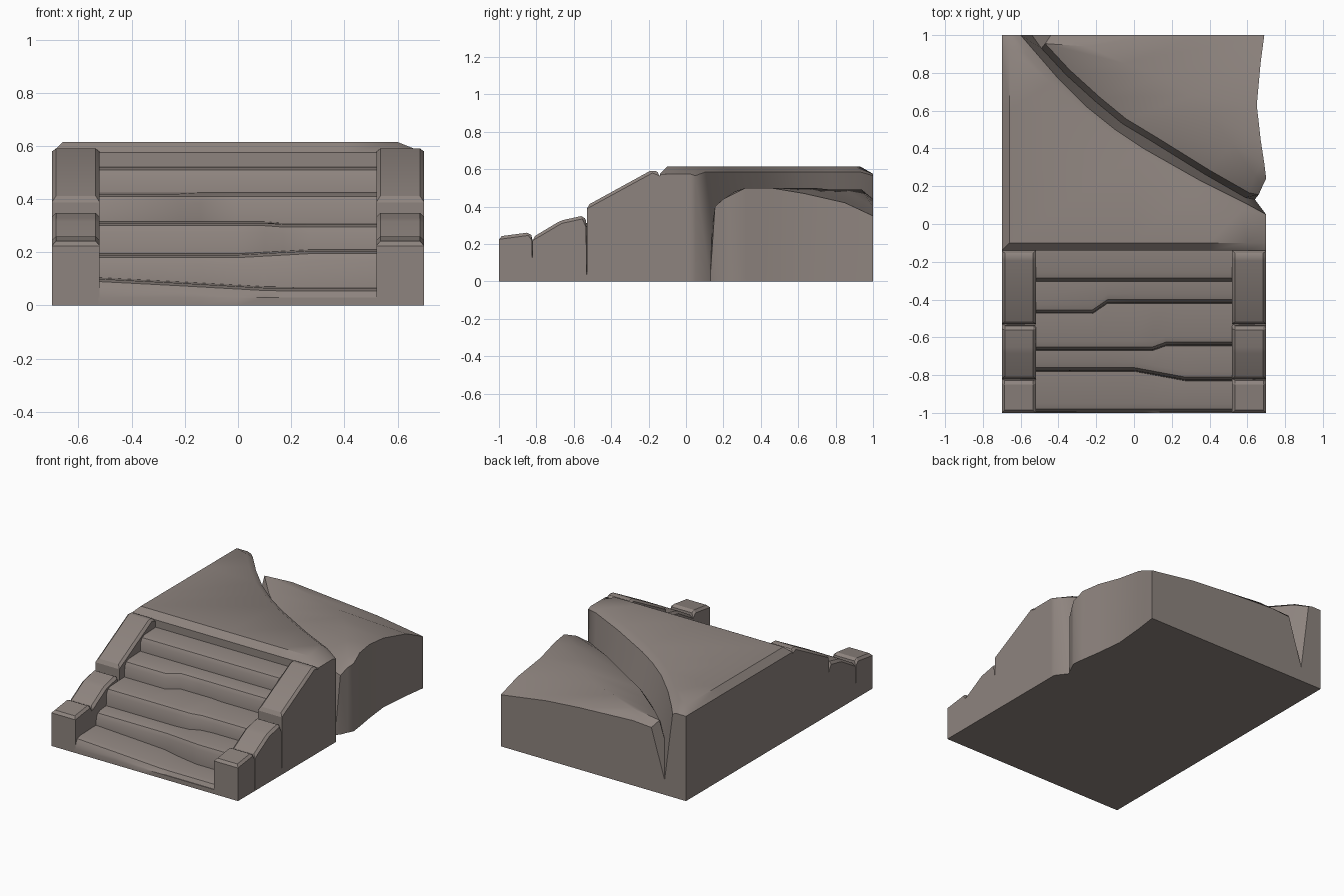
import bpy, bmesh

if "Cube" in bpy.data.objects:
    bpy.data.objects.remove(bpy.data.objects["Cube"])

mat = bpy.data.materials.new("stone")
mat.diffuse_color = (0.27, 0.23, 0.21, 1)
mat.use_nodes = True
mat.node_tree.nodes["Principled BSDF"].inputs["Base Color"].default_value = mat.diffuse_color


def finish(bm, name, angle=0.7):
    bmesh.ops.recalc_face_normals(bm, faces=bm.faces[:])
    me = bpy.data.meshes.new(name)
    bm.to_mesh(me)
    bm.free()
    ob = bpy.data.objects.new(name, me)
    bpy.context.collection.objects.link(ob)
    me.materials.append(mat)
    bpy.ops.object.select_all(action='DESELECT')
    ob.select_set(True)
    bpy.context.view_layer.objects.active = ob
    bpy.ops.object.shade_smooth_by_angle(angle=angle)
    return ob


def solid_from_rows(name, rows):
    """Skin a grid of points, then drop its border to the ground and close it."""
    bm = bmesh.new()
    g = [[bm.verts.new(p) for p in row] for row in rows]
    for a, b in zip(g, g[1:]):
        for i in range(len(a) - 1):
            bm.faces.new((a[i], a[i + 1], b[i + 1], b[i]))
    ring = g[0] + [r[-1] for r in g[1:-1]] + g[-1][::-1] + [r[0] for r in g[-2:0:-1]]
    low = [bm.verts.new((v.co.x, v.co.y, 0)) for v in ring]
    n = len(ring)
    for i in range(n):
        j = (i + 1) % n
        bm.faces.new((ring[i], ring[j], low[j], low[i]))
    bm.faces.new(low)
    return finish(bm, name)


# Landing with a diagonal crack and the sunken broken corner behind it
outer = [(-.7, 1), (-.7, .93), (-.7, .6), (-.7, .1), (-.7, -.14),
         (0, -.14), (.4, -.14), (.6, -.14), (.7, -.14)]
edge = [(-.6, 1), (-.54, .93), (-.41, .78), (-.25, .62), (-.1, .5),
        (.05, .40), (.35, .23), (.6, .105), (.7, .05)]
valley = [(-.54, 1, .1), (-.49, .93, .34), (-.36, .79, .37), (-.2, .645, .37), (-.06, .53, .37),
          (.09, .44, .37), (.38, .26, .36), (.59, .14, .3), (.64, .13, .03)]
rim_z = [.43, .47, .44, .42, .42, .42, .42, .41, .40]
crest = [(-.3, 1, .44), (-.25, .94, .49), (-.05, .85, .49), (.15, .78, .49), (.3, .68, .5),
         (.4, .58, .5), (.52, .42, .5), (.64, .26, .48), (.68, .2, .44)]
border = [(-.1, 1, .43), (.1, 1, .42), (.35, 1, .40), (.69, 1, .35), (.67, .85, .42),
          (.65, .63, .47), (.67, .45, .5), (.69, .32, .5), (.7, .24, .46)]


def top_z(i):
    return .575 if i in (0, 8) else .615


inset = [(max(-.66, x), max(-.1, y), top_z(i)) for i, (x, y) in enumerate(outer)]
shoulder = [(x - (.03 if i < 8 else 0), y - (.03 if i else 0), top_z(i))
            for i, (x, y) in enumerate(edge)]
rim = [(x + .02, y + (.025 if i else 0), z)
       for i, ((x, y, _), z) in enumerate(zip(valley, rim_z))]
rim[0] = (-.44, 1, .43)
solid_from_rows("cracked_landing", [
    [(x, y, .575) for x, y in outer], inset, shoulder,
    [(x, y, .585 if 0 < i < 8 else .565) for i, (x, y) in enumerate(edge)],
    valley, rim, crest, border])

# Worn steps: per step, nose y and z on the left and right, and where the wear begins/ends
steps = [(-1, -1, .10, .065, -.5, .12),
         (-.78, -.83, .19, .205, 0, .27),
         (-.67, -.645, .31, .305, .1, .17),
         (-.475, -.42, .42, .42, -.22, -.14),
         (-.305, -.305, .52, .52, 0, .1)]
columns = [-.525, -.22, -.14, 0, .1, .17, .27, .525]
rows = []
for x in columns:
    row, floor = [], 0.03
    for yl, yr, zl, zr, xa, xb in steps:
        t = min(1, max(0, (x - xa) / (xb - xa)))
        y, z = yl + (yr - yl) * t, zl + (zr - zl) * t
        row += [(x, y, floor), (x, y + .005, z - .035), (x, y + .02, z - .01), (x, y + .05, z)]
        floor = z + .005
    row.append((x, -.14, .525))
    rows.append(row)
solid_from_rows("worn_steps", rows)

# Side walls: three chamfered blocks each side
blocks = {"lower": [(-1, .24), (-.835, .262), (-.82, .235)],
          "middle": [(-.82, .235), (-.67, .325), (-.545, .352), (-.53, .31)],
          "upper": [(-.53, .405), (-.18, .597), (-.14, .58)]}
for side, sx in (("left", -1), ("right", 1)):
    for part, top in blocks.items():
        prof = [(top[0][0], 0)] + top + [(top[-1][0], 0)]
        bm = bmesh.new()
        f = bm.faces.new([bm.verts.new((sx * .52, y, z)) for y, z in prof])
        ext = bmesh.ops.extrude_face_region(bm, geom=[f], use_keep_orig=True)
        for v in ext["geom"]:
            if isinstance(v, bmesh.types.BMVert):
                v.co.x = sx * .7
        bmesh.ops.recalc_face_normals(bm, faces=bm.faces[:])
        es = [e for e in bm.edges if min(v.co.z for v in e.verts) > .1]
        bmesh.ops.bevel(bm, geom=es, offset=.016, segments=1, affect='EDGES', clamp_overlap=True)
        finish(bm, f"{side}_wall_{part}", 0.5)
